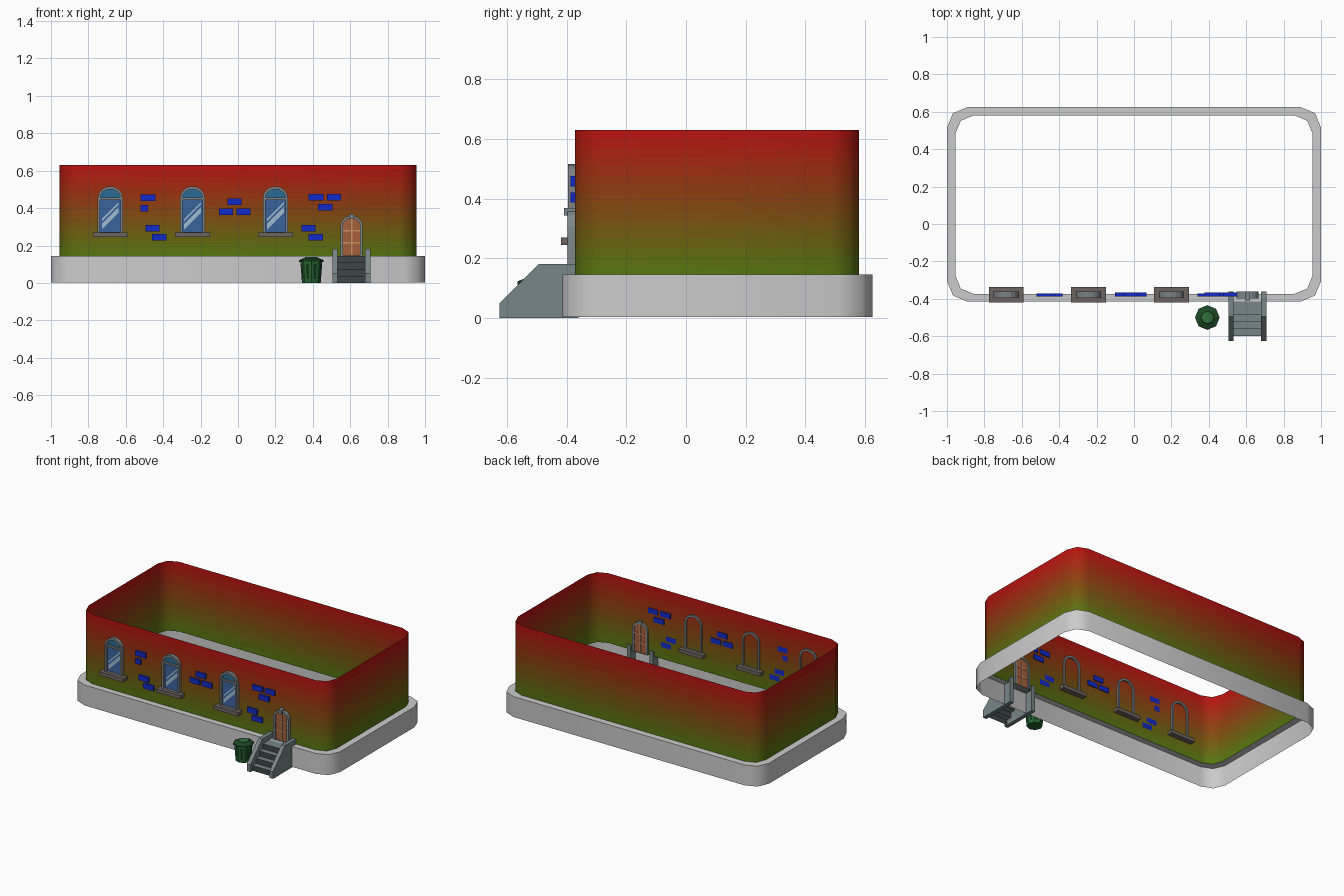
import bpy, bmesh, math

if "Cube" in bpy.data.objects:
    bpy.data.objects.remove(bpy.data.objects["Cube"])

mats = {}


def mat(rgb):
    if rgb not in mats:
        lin = [((c / 255 + 0.055) / 1.055) ** 2.4 if c > 10 else c / 255 / 12.92 for c in rgb]
        m = bpy.data.materials.new("paint_%d_%d_%d" % rgb)
        m.diffuse_color = (*lin, 1)
        m.use_nodes = True
        m.node_tree.nodes["Principled BSDF"].inputs["Base Color"].default_value = m.diffuse_color
        mats[rgb] = m
    return mats[rgb]


def mesh(name, verts, faces, color=None, fix=True):
    me = bpy.data.meshes.new(name)
    me.from_pydata(verts, [], faces)
    if fix:
        bm = bmesh.new()
        bm.from_mesh(me)
        bmesh.ops.recalc_face_normals(bm, faces=bm.faces)
        bm.to_mesh(me)
        bm.free()
    if color:
        me.materials.append(mat(color))
    ob = bpy.data.objects.new(name, me)
    bpy.context.collection.objects.link(ob)
    return ob


def smooth(ob, deg):
    bpy.ops.object.select_all(action='DESELECT')
    ob.select_set(True)
    bpy.context.view_layer.objects.active = ob
    bpy.ops.object.shade_smooth_by_angle(angle=math.radians(deg))


def prism(name, prof, a, b, color=None, axis='y'):
    """Extrude a profile: (x,z) along y, or (y,z) along x."""
    place = (lambda p, t: (p[0], t, p[1])) if axis == 'y' else (lambda p, t: (t, p[0], p[1]))
    n = len(prof)
    v = [place(p, t) for t in (a, b) for p in prof]
    f = [tuple(range(n)), tuple(range(2 * n - 1, n - 1, -1))]
    f += [(i, (i + 1) % n, (i + 1) % n + n, i + n) for i in range(n)]
    return mesh(name, v, f, color)


def box(name, x0, x1, y0, y1, z0, z1, color=None):
    return prism(name, [(x0, z0), (x1, z0), (x1, z1), (x0, z1)], y0, y1, color)


def panel(name, prof, y, color):
    """Flat sheet facing the front."""
    return mesh(name, [(x, y, z) for x, z in prof], [tuple(range(len(prof)))], color, False)


def arch(cx, w, z0, spring, rise, n=8):
    pts = [(cx - w, z0), (cx + w, z0)]
    return pts + [(cx + w * math.cos(math.pi * i / n), spring + rise * math.sin(math.pi * i / n))
                  for i in range(n + 1)]


def arch_frame(name, outer, inner, y0, y1, color):
    n = len(outer)
    v = [(x, y, z) for loop, y in ((outer, y0), (inner, y0), (inner, y1), (outer, y1)) for x, z in loop]
    f = [(k * n + i, k * n + (i + 1) % n, (k + 1) % 4 * n + (i + 1) % n, (k + 1) % 4 * n + i)
         for k in range(4) for i in range(n)]
    return mesh(name, v, f, color)


def rounded(x, y0, y1, r):
    """Rounded rectangle, two segments per corner."""
    corners = [(x - r, y0 + r, -90), (x - r, y1 - r, 0), (-x + r, y1 - r, 90), (-x + r, y0 + r, 180)]
    return [(cx + r * math.cos(math.radians(a + d)), cy + r * math.sin(math.radians(a + d)))
            for cx, cy, a in corners for d in (0, 45, 90)]


def stack(name, rings):
    n = len(rings[0])
    f = [(k * n + i, k * n + (i + 1) % n, (k + 1) * n + (i + 1) % n, (k + 1) * n + i)
         for k in range(len(rings) - 1) for i in range(n)]
    return mesh(name, [p for r in rings for p in r], f, None, False)


# Base: outer face plus ledge, open underneath
out, inn = rounded(1.0, -0.415, 0.625, 0.11), rounded(0.954, -0.373, 0.58, 0.095)
base = stack("base_ledge", [[(x, y, z) for x, y in lp] for lp, z in ((out, 0.003), (out, 0.145), (inn, 0.145))])
smooth(base, 50)

# Walls: a single open sheet, colour graded from green to red in bands
BANDS = 16
walls = stack("walls", [[(x, y, 0.145 + 0.485 * k / BANDS) for x, y in inn] for k in range(BANDS + 1)])
for k in range(BANDS):
    t = (k + 0.5) / BANDS
    walls.data.materials.append(mat((int(84 + 104 * t), int(122 - 106 * t), 16)))
for i, p in enumerate(walls.data.polygons):
    p.material_index = i // len(inn)
smooth(walls, 50)

# Windows
TRIM = (125, 130, 133)
for k, cx in enumerate((-0.683, -0.243, 0.2)):
    s = "_%d" % (k + 1)
    arch_frame("window_frame" + s, arch(cx, 0.067, 0.265, 0.455, 0.062), arch(cx, 0.054, 0.272, 0.455, 0.046),
               -0.396, -0.362, TRIM)
    panel("window_top_pane" + s, arch(cx, 0.056, 0.45, 0.455, 0.048), -0.379, (40, 108, 150))
    panel("window_pane" + s, [(cx - 0.056, 0.27), (cx + 0.056, 0.27), (cx + 0.056, 0.45), (cx - 0.056, 0.45)],
          -0.379, (58, 100, 158))
    for j, (a, w) in enumerate(((0.285, 0.03), (0.33, 0.012))):
        panel("window_glint%s_%d" % (s, j), [(cx - 0.045, a), (cx + 0.045, a + 0.09),
              (cx + 0.045, a + 0.09 + w), (cx - 0.045, a + w)], -0.381, (160, 188, 208))
    box("window_transom" + s, cx - 0.056, cx + 0.056, -0.392, -0.376, 0.444, 0.456, TRIM)
    box("window_sill" + s, cx - 0.093, cx + 0.093, -0.42, -0.336, 0.245, 0.27, (108, 100, 96))

# Exposed bricks: centre x, centre z, width, back depth
B1, B2 = -0.3725, -0.366
bricks = [(-0.481, 0.455, 0.078, B1), (-0.5, 0.4, 0.04, B1), (-0.457, 0.292, 0.075, B1), (-0.42, 0.244, 0.078, B1),
          (-0.019, 0.433, 0.075, B2), (-0.064, 0.38, 0.075, B2), (0.029, 0.38, 0.075, B2),
          (0.417, 0.458, 0.078, B2), (0.513, 0.458, 0.075, B2), (0.467, 0.404, 0.078, B2),
          (0.377, 0.292, 0.075, B1), (0.415, 0.244, 0.078, B1)]
for k, (x, z, w, back) in enumerate(bricks):
    box("brick_%d" % k, x - w / 2, x + w / 2, -0.387, back, z - 0.0175, z + 0.0175, (18, 42, 200))

# Door, visible from both sides of the wall
DX = 0.607
arch_frame("door_frame", arch(DX, 0.059, 0.145, 0.305, 0.055), arch(DX, 0.046, 0.147, 0.305, 0.042),
           -0.397, -0.36, (128, 138, 142))
prism("door", arch(DX, 0.048, 0.146, 0.305, 0.044), -0.384, -0.366, (165, 95, 58))
box("door_keystone", DX - 0.013, DX + 0.013, -0.41, -0.36, 0.343, 0.369, (128, 138, 142))
BAR = (205, 145, 100)
box("door_bar_upright", DX - 0.004, DX + 0.004, -0.387, -0.363, 0.148, 0.346, BAR)
for k, z in enumerate((0.215, 0.278)):
    box("door_bar_%d" % k, DX - 0.046, DX + 0.046, -0.387, -0.363, z - 0.004, z + 0.004, BAR)

# Stair: side walls, then treads and darker risers as open sheets
STONE = (120, 134, 136)
side = [(-0.36, 0.0), (-0.625, 0.0), (-0.625, 0.05), (-0.495, 0.18), (-0.36, 0.18)]
for name, x in (("left", 0.505), ("right", 0.68)):
    prism("stair_side_" + name, side, x, x + 0.028, STONE, 'x')
edges = [-0.6, -0.562, -0.525, -0.487, -0.373]
for k in range(4):
    z0, z1 = 0.03625 * k, 0.03625 * (k + 1)
    panel("stair_riser_%d" % k, [(0.53, z0), (0.682, z0), (0.682, z1), (0.53, z1)], edges[k], (62, 70, 72))
    y0, y1 = edges[k], edges[k + 1]
    mesh("stair_tread_%d" % k, [(0.53, y0, z1), (0.682, y0, z1), (0.682, y1, z1), (0.53, y1, z1)],
         [(0, 1, 2, 3)], STONE, False)


# Eight-sided bin
def ring(r, z, n=8):
    return [(0.392 + r * math.cos(math.tau * i / n), -0.5 + r * math.sin(math.tau * i / n), z) for i in range(n)]


def lathe(name, prof, color):
    v = [p for r, z in prof for p in ring(r, z)]
    m = len(prof)
    f = [(k * 8 + i, k * 8 + (i + 1) % 8, k * 8 + 8 + (i + 1) % 8, k * 8 + 8 + i)
         for k in range(m - 1) for i in range(8)]
    f += [tuple(range(7, -1, -1)), tuple(range(8 * m - 8, 8 * m))]
    return mesh(name, v, f, color)


lathe("bin_body", [(0.05, 0.0), (0.059, 0.118)], (38, 100, 50))
lathe("bin_lid", [(0.066, 0.112), (0.066, 0.122), (0.037, 0.134)], (28, 72, 36))
lathe("bin_lid_knob", [(0.036, 0.133), (0.033, 0.138)], (48, 112, 60))
lo, hi = ring(0.052, 0.02), ring(0.0595, 0.1)
grooves = []
for i in range(8):
    for loop, s, t in ((lo, 0.3, 0.7), (hi, 0.7, 0.3)):
        a, b = loop[i], loop[(i + 1) % 8]
        grooves += [tuple(p + (q - p) * u for p, q in zip(a, b)) for u in (s, t)]
mesh("bin_grooves", grooves, [tuple(range(4 * i, 4 * i + 4)) for i in range(8)], (20, 58, 30), False)
